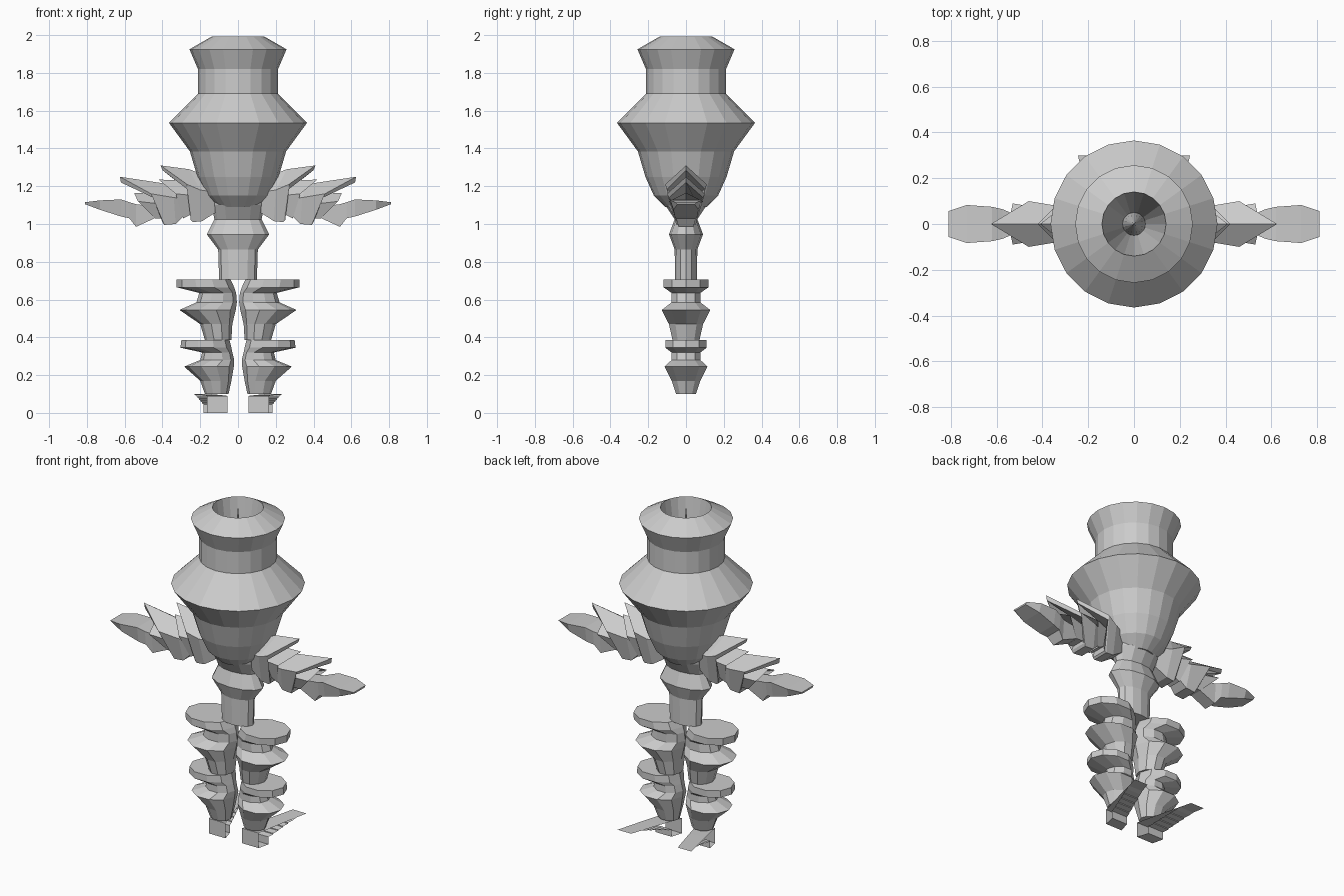
import bpy
from math import sin, cos, pi


def loft(name, rings, closed=True, cap_start=False, cap_end=False, mirror=False):
    """Skin a list of equal-length point rings."""
    n = len(rings[0])
    verts = [p for r in rings for p in r]
    faces = []
    for i in range(len(rings) - 1):
        for j in range(n if closed else n - 1):
            k = (j + 1) % n
            faces.append((i * n + j, i * n + k, (i + 1) * n + k, (i + 1) * n + j))
    if cap_start:
        faces.append(tuple(range(n))[::-1])
    if cap_end:
        faces.append(tuple((len(rings) - 1) * n + j for j in range(n)))
    me = bpy.data.meshes.new(name)
    me.from_pydata(verts, [], faces)
    me.validate()
    ob = bpy.data.objects.new(name, me)
    bpy.context.collection.objects.link(ob)
    if mirror:
        mod = ob.modifiers.new("Mirror", 'MIRROR')
        mod.use_axis[0] = True
        mod.use_mirror_merge = False
    return ob


def ellipse(cx, z, rx, ry, n):
    return [(cx + rx * cos(2 * pi * j / n), ry * sin(2 * pi * j / n), z) for j in range(n)]


# Urn-shaped upper body, open at the top with a tall spike inside
body = [(.11, 1.09), (.17, 1.15), (.215, 1.25), (.255, 1.385), (.365, 1.535),
        (.212, 1.69), (.212, 1.82), (.257, 1.925), (.14, 1.992),
        (.05, 1.35), (.0005, 1.995)]
loft("upper_body", [ellipse(0, z, r, r, 20) for r, z in body], cap_start=True, cap_end=True)

# Flattened waist
waist = [(.705, .10, .058), (.865, .105, .06), (.945, .165, .09),
         (1.025, .125, .06), (1.10, .14, .11), (1.2, .15, .12)]
loft("waist", [ellipse(0, z, rx, ry, 12) for z, rx, ry in waist], cap_start=True, cap_end=True)


# Leg segments: z, inner x, outer x, half depth
def leg(name, rows):
    loft(name, [ellipse((a + b) / 2, z, (b - a) / 2, ry, 10) for z, a, b, ry in rows],
         cap_start=True, cap_end=True, mirror=True)


leg("upper_leg", [(.385, .035, .175, .075), (.47, .03, .2, .095), (.545, .012, .31, .135),
                  (.585, .006, .22, .08), (.635, .01, .205, .08),
                  (.665, .02, .325, .125), (.707, .04, .325, .125)])
leg("lower_leg", [(.10, .05, .175, .055), (.17, .035, .2, .08), (.245, .022, .285, .12),
                  (.28, .02, .2, .08), (.32, .03, .19, .08),
                  (.345, .035, .305, .115), (.385, .045, .3, .115)])

# Feet: stepped sole and a flat plate sweeping back and outward


def foot_row(y, z):
    t = (y + .04) / .34
    return [(.055 + .10 * t, y, z), (.165 + .08 * t, y, z)]


sole = [(-.04, .09), (-.04, 0), (.03, 0)]
for i in range(5):
    y = .03 + i * .035
    sole += [(y, .045 + i * .01), (y + .035, .05 + i * .01)]
sole.append((.23, .098))
loft("foot_sole", [foot_row(y, z) for y, z in sole], closed=False, mirror=True)
loft("foot_plate", [foot_row(y, z) for y, z in [(-.04, .09), (.1, .095), (.3, .1)]],
     closed=False, mirror=True)


# Arms: nested chevron shells with a swept top ridge
# row = ridge x,z | side x,half width,z | bottom x,half width,z
def arm(name, rows):
    rings = []
    for tx, tz, sx, sw, sz, bx, bw, bz in rows:
        rings.append([(tx, 0, tz), (sx, sw, sz), (bx, bw, bz),
                      (bx, -bw, bz), (sx, -sw, sz)])
    loft(name, rings, cap_start=True, cap_end=True, mirror=True)


arm("upper_arm", [
    (.12, 1.24, .13, .06, 1.17, .12, .04, 1.06),
    (.26, 1.29, .20, .09, 1.18, .19, .05, 1.015),
    (.41, 1.31, .27, .11, 1.21, .24, .05, 1.01),
    (.40, 1.285, .27, .10, 1.185, .25, .05, 1.02),
    (.24, 1.23, .23, .06, 1.15, .25, .04, 1.05),
    (.42, 1.235, .33, .09, 1.16, .29, .04, 1.03),
    (.27, 1.18, .28, .05, 1.12, .28, .03, 1.06)])
arm("lower_arm", [
    (.25, 1.18, .26, .05, 1.13, .28, .04, 1.05),
    (.36, 1.21, .34, .08, 1.14, .33, .05, 1.0),
    (.625, 1.25, .46, .10, 1.16, .39, .05, .995),
    (.62, 1.22, .45, .09, 1.14, .40, .05, 1.01),
    (.37, 1.16, .36, .06, 1.10, .40, .04, 1.03),
    (.55, 1.165, .53, .09, 1.12, .44, .04, 1.03),
    (.43, 1.12, .43, .05, 1.09, .44, .03, 1.04)])

# Hands: flat tapered paddles
hand = [(.42, 1.09, 1.04, .045), (.54, 1.105, .985, .05), (.575, 1.115, 1.03, .065),
        (.62, 1.13, 1.04, .075), (.73, 1.125, 1.075, .083), (.81, 1.115, 1.105, .057)]
loft("hand", [[(x, w, t), (x, w * .8, b), (x, -w * .8, b), (x, -w, t)] for x, t, b, w in hand],
     cap_start=True, cap_end=True, mirror=True)
